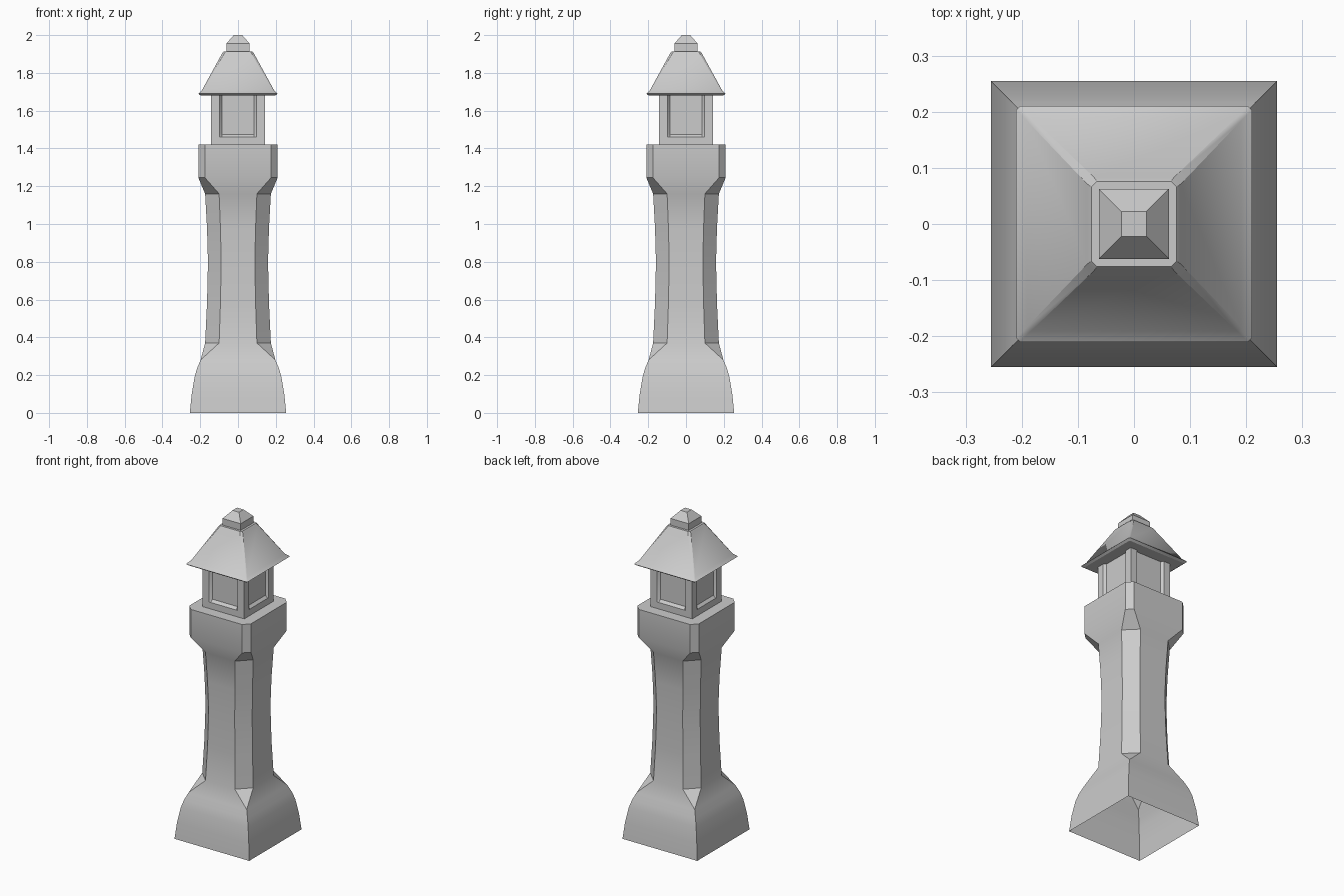
import bpy, bmesh, math

if "Cube" in bpy.data.objects:
    bpy.data.objects.remove(bpy.data.objects["Cube"])


def around(side):
    """Repeat the points of the front side on all four sides, counterclockwise."""
    pts = []
    for _ in range(4):
        pts += side
        side = [(-y, x) for x, y in side]
    return pts


def octagon(half, flat):
    """Square plan with cut corners; flat == half gives a plain square."""
    return around([(-flat, -half), (flat, -half)])


def loft(name, rings, bottom=True):
    """Skin a stack of (z, plan points) rings into one object."""
    bm = bmesh.new()
    rows = [[bm.verts.new((x, y, z)) for x, y in plan] for z, plan in rings]
    n = len(rows[0])
    for a, b in zip(rows, rows[1:]):
        for i in range(n):
            j = (i + 1) % n
            bm.faces.new((a[i], a[j], b[j], b[i]))
    bm.faces.new(rows[-1])
    if bottom:
        bm.faces.new(rows[0][::-1])
    bmesh.ops.remove_doubles(bm, verts=bm.verts, dist=0.0005)
    mesh = bpy.data.meshes.new(name)
    bm.to_mesh(mesh)
    bm.free()
    obj = bpy.data.objects.new(name, mesh)
    bpy.context.collection.objects.link(obj)
    bpy.ops.object.select_all(action='DESELECT')
    obj.select_set(True)
    bpy.context.view_layer.objects.active = obj
    bpy.ops.object.shade_smooth_by_angle(angle=math.radians(30))
    return obj


def octagon_loft(name, profile, bottom=True):
    return loft(name, [(z, octagon(h, f)) for z, h, f in profile], bottom)


# Flared base (open below), waisted shaft with cut corners, and gallery block
octagon_loft("tower_body", [
    (0.00, 0.255, 0.255), (0.10, 0.245, 0.245), (0.19, 0.230, 0.230),
    (0.235, 0.217, 0.217), (0.28, 0.198, 0.198),
    (0.37, 0.174, 0.100), (0.58, 0.164, 0.093), (0.80, 0.159, 0.089),
    (0.98, 0.164, 0.093), (1.16, 0.174, 0.100),
    (1.245, 0.210, 0.175), (1.42, 0.210, 0.175)], bottom=False)


# Lantern room with a recessed window above a sloping sill on each side
def lantern_plan(depth, h=0.142):
    return around([(-h, -h), (-0.097, -h), (-0.086, -h + depth),
                   (0.086, -h + depth), (0.097, -h)])


loft("lantern_room", [(1.42, lantern_plan(0)), (1.46, lantern_plan(0)),
                      (1.475, lantern_plan(0.015)), (1.685, lantern_plan(0.015))])

# Hipped roof with an eave rim, narrow hip strips and a flat top
octagon_loft("roof", [
    (1.68, 0.197, 0.192), (1.69, 0.210, 0.203), (1.708, 0.191, 0.184),
    (1.905, 0.083, 0.071), (1.914, 0.076, 0.066)])

# Finial block with a blunt pyramid
octagon_loft("finial", [(1.91, 0.062, 0.062), (1.955, 0.062, 0.062),
                        (2.00, 0.022, 0.022)])
